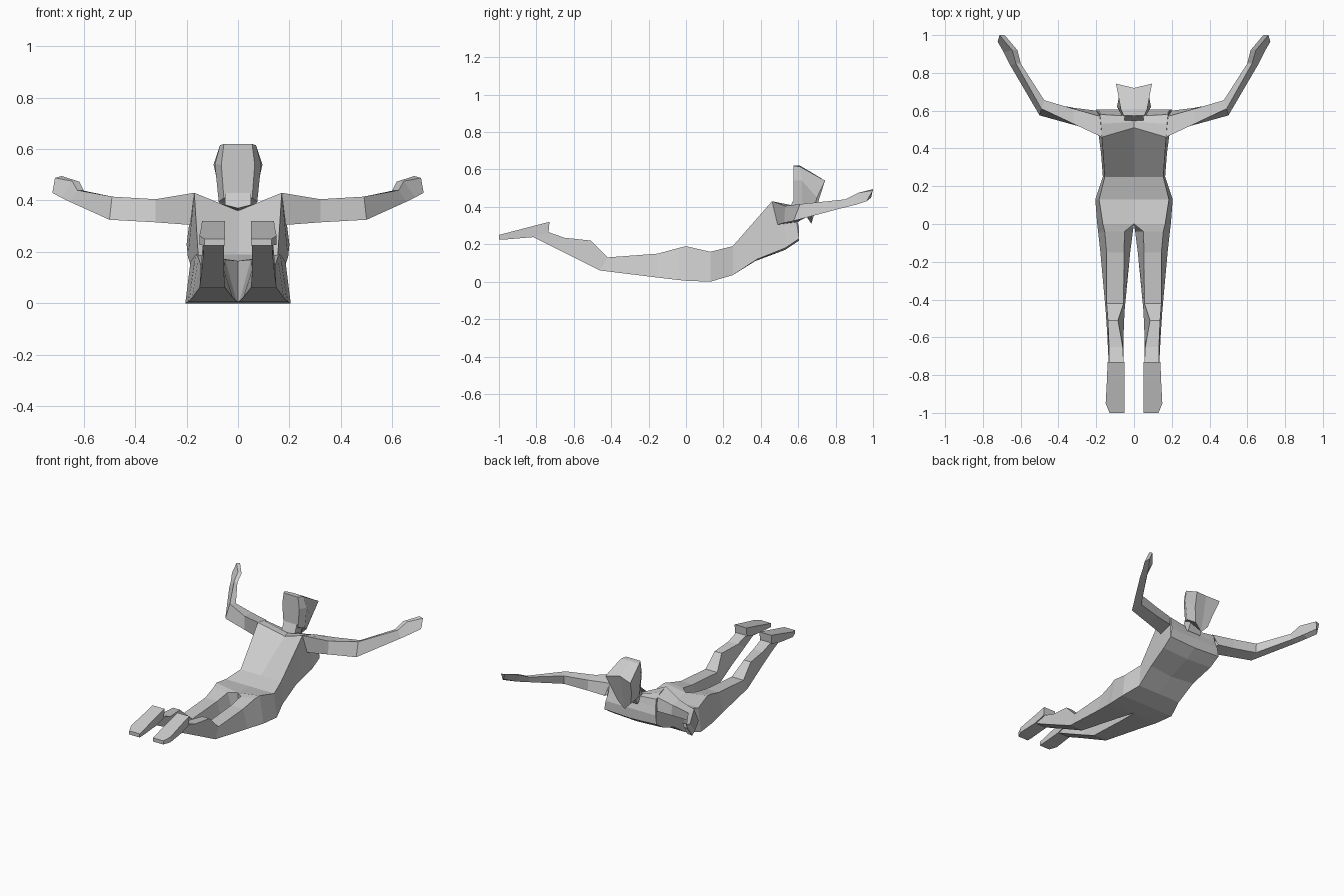
import bpy, bmesh


def loft(name, rings, closed=True, cap_start=False, cap_end=False):
    """Skin matching cross-sections, then mirror the half across x = 0."""
    bm = bmesh.new()
    vs = [[bm.verts.new(p) for p in ring] for ring in rings]
    n = len(rings[0])
    for a, b in zip(vs, vs[1:]):
        for i in range(n if closed else n - 1):
            j = (i + 1) % n
            bm.faces.new((a[i], a[j], b[j], b[i]))
    if cap_start:
        bm.faces.new(vs[0][::-1])
    if cap_end:
        bm.faces.new(vs[-1])
    bmesh.ops.recalc_face_normals(bm, faces=bm.faces)
    mesh = bpy.data.meshes.new(name)
    bm.to_mesh(mesh)
    bm.free()
    ob = bpy.data.objects.new(name, mesh)
    bpy.context.collection.objects.link(ob)
    mod = ob.modifiers.new("mirror", 'MIRROR')
    mod.use_clip = True
    return ob


# Torso: half rings running back centre, back side, belly side, belly centre
loft("torso", [
    [(0, 0, .165), (.165, 0, .19), (.195, 0, .005), (0, 0, .005)],
    [(0, .13, .16), (.185, .13, .16), (.205, .13, 0), (0, .13, 0)],
    [(0, .25, .19), (.155, .25, .19), (.165, .25, .035), (0, .25, .035)],
    [(0, .51, .36), (.17, .46, .43), (.175, .38, .12), (0, .37, .11)],
    [(0, .54, .37), (.175, .53, .415), (.195, .53, .18), (0, .53, .17)],
    [(0, .57, .37), (.18, .58, .39), (.2, .605, .23), (0, .605, .22)],
    [(0, .585, .34), (.18, .59, .34), (.19, .605, .29), (0, .605, .29)],
], closed=False, cap_end=True)

# Legs: back inner, back outer, front outer, front inner
loft("legs", [
    [(0, 0, .165), (.165, 0, .19), (.195, 0, .005), (0, 0, .005)],
    [(.05, -.04, .17), (.155, -.04, .18), (.19, -.04, .009), (.006, -.04, .009)],
    [(.053, -.15, .15), (.145, -.15, .15), (.178, -.15, .022), (.02, -.15, .022)],
    [(.055, -.42, .13), (.145, -.42, .13), (.15, -.46, .06), (.05, -.46, .06)],
    [(.085, -.51, .22), (.138, -.51, .22), (.142, -.58, .12), (.055, -.58, .12)],
    [(.06, -.65, .235), (.132, -.65, .235), (.135, -.72, .19), (.055, -.72, .19)],
    [(.055, -.735, .265), (.132, -.735, .265), (.135, -.82, .24), (.055, -.82, .24)],
])

# Feet: pointed back, soles facing up
loft("feet", [
    [(.05, -.73, .32), (.14, -.73, .32), (.14, -.735, .26), (.05, -.735, .26)],
    [(.05, -.82, .297), (.143, -.82, .297), (.143, -.82, .238), (.05, -.82, .238)],
    [(.05, -.95, .263), (.15, -.95, .263), (.15, -.95, .227), (.05, -.95, .227)],
    [(.05, -1, .25), (.13, -1, .25), (.13, -1, .225), (.05, -1, .225)],
], cap_start=True, cap_end=True)

# Arms with hands: low back, top back, top front, low front
loft("arms", [
    [(.185, .49, .305), (.17, .46, .43), (.18, .57, .40), (.2, .6, .32)],
    [(.32, .525, .315), (.32, .53, .405), (.32, .61, .40), (.32, .615, .33)],
    [(.5, .575, .325), (.49, .61, .415), (.475, .655, .405), (.48, .645, .345)],
    [(.655, .84, .395), (.625, .85, .44), (.6, .85, .438), (.61, .85, .40)],
    [(.69, .91, .412), (.645, .92, .475), (.617, .92, .473), (.65, .92, .42)],
    [(.722, .965, .43), (.712, 1, .488), (.685, 1, .495), (.7, .99, .45)],
], cap_end=True)

# Neck
loft("neck", [
    [(0, .54, .355), (.05, .54, .355), (.05, .60, .33), (0, .60, .33)],
    [(0, .57, .43), (.05, .57, .43), (.05, .64, .41), (0, .64, .41)],
], closed=False)

# Head: flat back, flared brow, narrow chin
loft("head", [
    [(0, .575, .62), (.055, .575, .62), (.065, .575, .54), (.055, .575, .41), (0, .575, .41)],
    [(0, .61, .62), (.07, .61, .615), (.09, .62, .54), (.075, .62, .395), (0, .63, .37)],
    [(0, .72, .555), (.095, .743, .54), (.075, .70, .45), (.05, .675, .36), (0, .67, .31)],
], closed=False, cap_start=True, cap_end=True)
